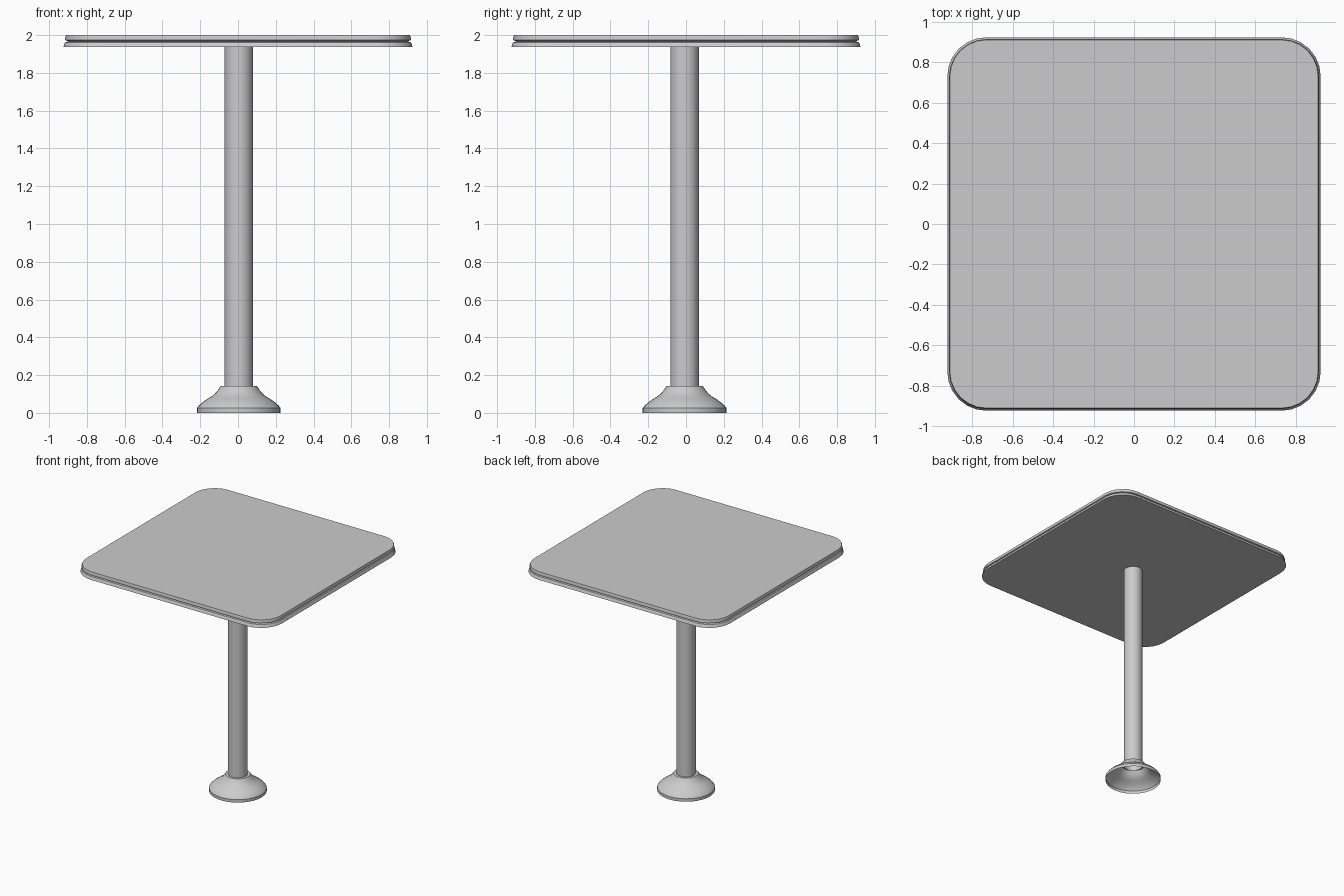
import bpy, bmesh
from math import sin, cos, pi, radians

if "Cube" in bpy.data.objects:
    bpy.data.objects.remove(bpy.data.objects["Cube"])

PX, PY = 0.004, -0.007  # pedestal sits slightly off centre


def loft(name, rings, cap_first=False, cap_last=False):
    """Skin a list of closed rings (bottom to top, counter-clockwise)."""
    bm = bmesh.new()
    loops = [[bm.verts.new(p) for p in ring] for ring in rings]
    n = len(loops[0])
    for a, b in zip(loops, loops[1:]):
        for i in range(n):
            j = (i + 1) % n
            bm.faces.new((a[i], a[j], b[j], b[i]))
    if cap_first:
        bm.faces.new(loops[0][::-1])
    if cap_last:
        bm.faces.new(loops[-1])
    me = bpy.data.meshes.new(name)
    bm.to_mesh(me)
    bm.free()
    ob = bpy.data.objects.new(name, me)
    bpy.context.collection.objects.link(ob)
    bpy.ops.object.select_all(action='DESELECT')
    ob.select_set(True)
    bpy.context.view_layer.objects.active = ob
    bpy.ops.object.shade_smooth_by_angle(angle=radians(25))
    return ob


def circle(r, z, n=32):
    return [(PX + r * cos(2 * pi * i / n), PY + r * sin(2 * pi * i / n), z)
            for i in range(n)]


def rounded_square(half, z, core=0.73, seg=6):
    r = half - core
    pts = []
    for q, (sx, sy) in enumerate([(1, 1), (-1, 1), (-1, -1), (1, -1)]):
        for k in range(seg + 1):
            a = (q + k / seg) * pi / 2
            pts.append((sx * core + r * cos(a), sy * core + r * sin(a), z))
    return pts


# Table top: flared edge with a shallow groove around it
edge = [(0.924, 1.938), (0.919, 1.955), (0.915, 1.962), (0.897, 1.967),
        (0.915, 1.973), (0.915, 1.985), (0.911, 2.0)]
loft("table_top", [rounded_square(h, z) for h, z in edge], True, True)

# Column
loft("column", [circle(0.075, 0.13), circle(0.075, 1.938)])

# Flared foot, an open shell underneath
foot = [(0.222, 0.0), (0.222, 0.025), (0.212, 0.038), (0.192, 0.056),
        (0.168, 0.073), (0.146, 0.086), (0.128, 0.1), (0.112, 0.118),
        (0.097, 0.142), (0.075, 0.142)]
loft("foot", [circle(r, z) for r, z in foot])
